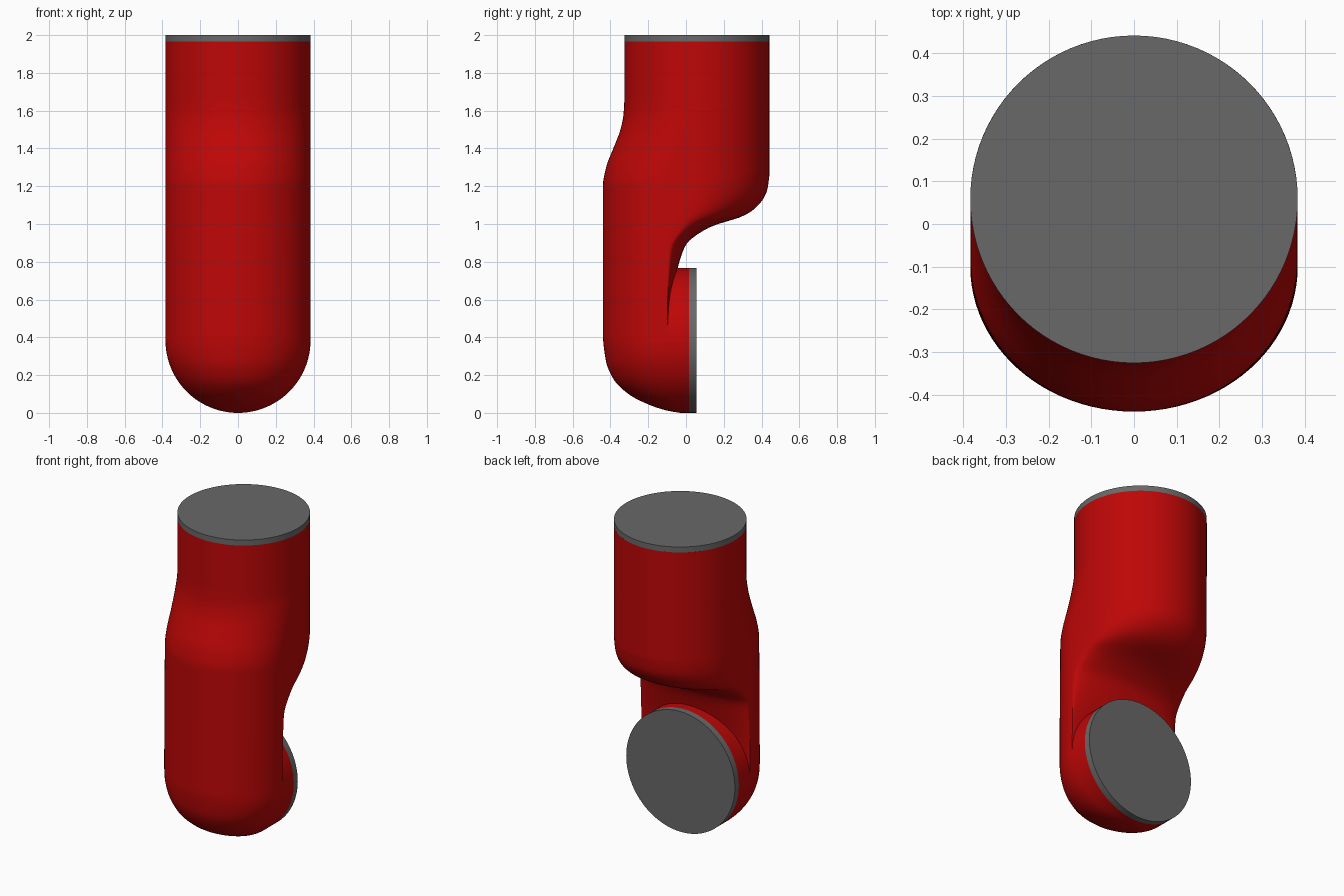
import bpy, bmesh, math
from mathutils import Matrix

if "Cube" in bpy.data.objects:
    bpy.data.objects.remove(bpy.data.objects["Cube"])

R = 0.384          # pipe radius
YC_TOP = 0.058     # axis of the upper pipe


def paint(name, colour):
    m = bpy.data.materials.new(name)
    m.diffuse_color = (*colour, 1)
    m.use_nodes = True
    m.node_tree.nodes["Principled BSDF"].inputs["Base Color"].default_value = m.diffuse_color
    return m


red = paint("red_paint", (0.52, 0.002, 0.002))
grey = paint("dark_grey", (0.14, 0.14, 0.14))


def curve(keys, z):
    """Monotone cubic interpolation through (z, value) keys."""
    if z <= keys[0][0]:
        return keys[0][1]
    if z >= keys[-1][0]:
        return keys[-1][1]
    slopes = [(b[1] - a[1]) / (b[0] - a[0]) for a, b in zip(keys, keys[1:])]
    tang = [slopes[0]]
    for a, b in zip(slopes, slopes[1:]):
        tang.append(2 * a * b / (a + b) if a * b > 0 else 0)
    tang.append(slopes[-1])
    for i, (a, b) in enumerate(zip(keys, keys[1:])):
        if z <= b[0]:
            h = b[0] - a[0]
            t = (z - a[0]) / h
            return ((2*t**3 - 3*t**2 + 1) * a[1] + (t**3 - 2*t**2 + t) * h * tang[i]
                    + (3*t**2 - 2*t**3) * b[1] + (t**3 - t**2) * h * tang[i + 1])


def finish(bm, name, mat):
    bmesh.ops.recalc_face_normals(bm, faces=bm.faces)
    me = bpy.data.meshes.new(name)
    bm.to_mesh(me)
    bm.free()
    ob = bpy.data.objects.new(name, me)
    bpy.context.collection.objects.link(ob)
    me.materials.append(mat)
    bpy.ops.object.select_all(action='DESELECT')
    ob.select_set(True)
    bpy.context.view_layer.objects.active = ob
    bpy.ops.object.shade_smooth_by_angle(angle=math.radians(40))
    return ob


def disc(centre, depth, along_y=False):
    bm = bmesh.new()
    m = Matrix.Translation(centre)
    if along_y:
        m = m @ Matrix.Rotation(math.pi / 2, 4, 'X')
    bmesh.ops.create_cone(bm, cap_ends=True, segments=96, radius1=R, radius2=R,
                          depth=depth, matrix=m)
    return bm


# Side profile by height: front edge, back edge, centres of front and back arcs
FRONT = [(0, -.03), (.012, -.1), (.045, -.2), (.1, -.305), (.18, -.385), (.28, -.425),
         (.42, -.44), (1.2, -.44), (1.3, -.423), (1.4, -.385), (1.5, -.347),
         (1.58, -.331), (1.66, YC_TOP - R)]
BACK = [(.42, -.092), (.6, -.08), (.77, -.043), (.89, .0), (.97, .1),
        (1.0, .17), (1.035, .285), (1.07, .35), (1.13, .407), (1.18, .43), (1.26, YC_TOP + R)]
FRONT_MID = [(0, -.02), (.02, -.045), (.1, -.075), (R, -.10), (1.2, -.085), (1.4, -.01), (1.6, YC_TOP)]
BACK_MID = [(.5, -.10), (.85, -.09), (1.0, -.02), (1.1, .03), (1.22, YC_TOP)]

# Body: lofted sections (two half ellipses joined by straight sides), domed below
heights = [0.0004] + [R * (1 - math.cos(math.pi / 2 * i / 24)) for i in range(1, 25)]
heights += [R + (1.965 - R) * i / 90 for i in range(1, 91)]
H = 48
bm = bmesh.new()
rings = []
for z in heights:
    w = math.sqrt(max(0, R * R - (R - z) ** 2)) if z < R else R
    fc, yf, yb = curve(FRONT_MID, z), curve(FRONT, z), curve(BACK, z)
    bc = max(curve(BACK_MID, z), fc + .001)
    yb = max(yb, bc + .004)
    ring = []
    for mid, depth, start in ((bc, yb - bc, 0), (fc, fc - yf, math.pi)):
        for k in range(H + 1):
            a = start + math.pi * k / H
            ring.append(bm.verts.new((w * math.cos(a), mid + depth * math.sin(a), z)))
    rings.append(ring)
for r0, r1 in zip(rings, rings[1:]):
    for k in range(len(r0)):
        j = (k + 1) % len(r0)
        bm.faces.new((r0[k], r0[j], r1[j], r1[k]))
bm.faces.new(rings[0])
bm.faces.new(rings[-1])
finish(bm, "elbow_body", red)

# Side outlet: its inner rim follows the seam of the body
bm = disc((0, -.0425, R), .115, True)
for v in bm.verts:
    if v.co.y < -.05:
        v.co.y = curve(FRONT_MID, min(v.co.z, R))
finish(bm, "side_outlet", red)

# Grey end caps
finish(disc((0, .035, R), .04, True), "side_cap", grey)
finish(disc((0, YC_TOP, 1.9825), .035), "top_cap", grey)
